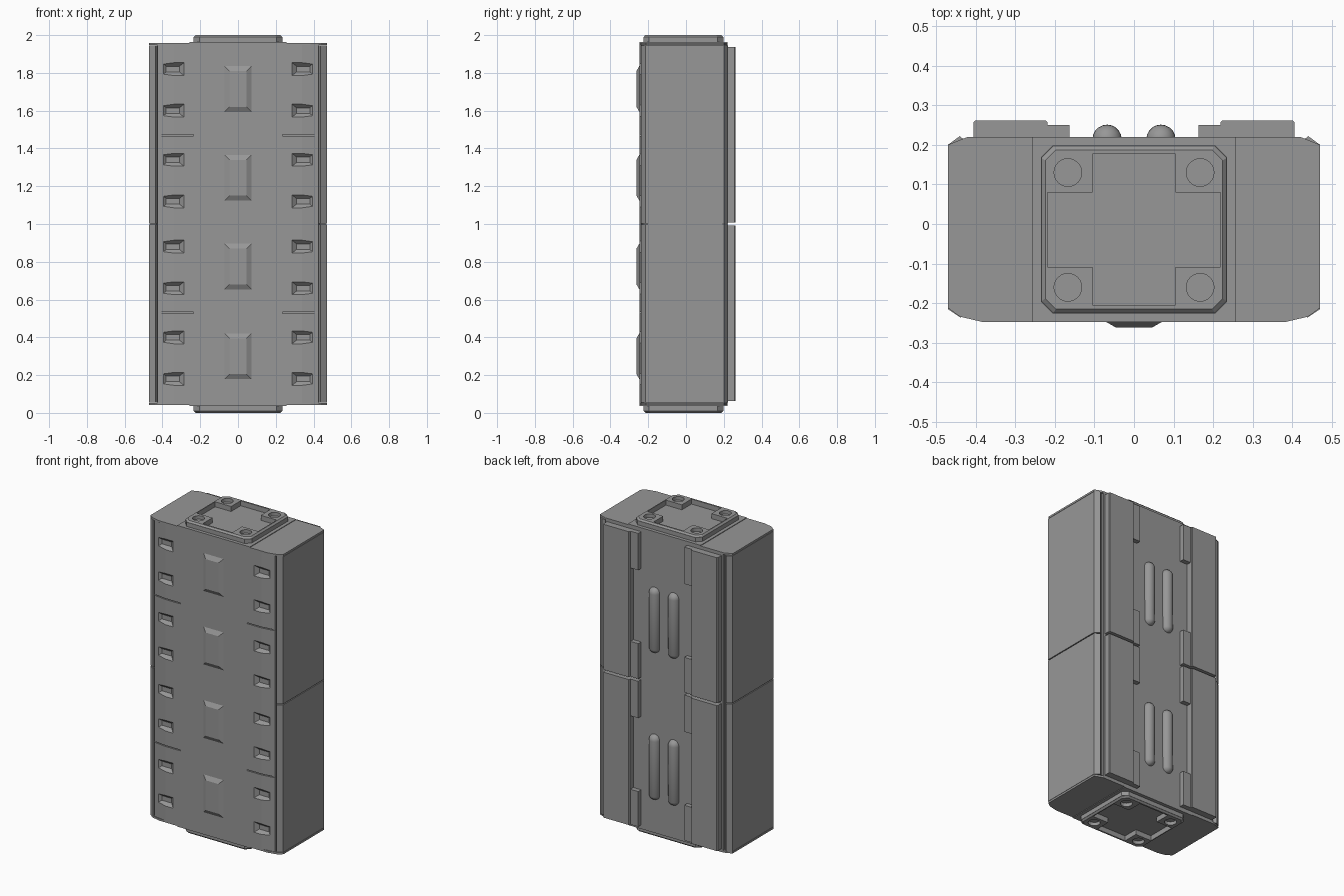
import bpy, bmesh, math
from mathutils import Matrix

if "Cube" in bpy.data.objects:
    bpy.data.objects.remove(bpy.data.objects["Cube"])

grey = bpy.data.materials.new("dark_grey")
grey.diffuse_color = (0.31, 0.31, 0.31, 1)
grey.use_nodes = True
grey.node_tree.nodes["Principled BSDF"].inputs["Base Color"].default_value = grey.diffuse_color


def finish(name, bm):
    bmesh.ops.recalc_face_normals(bm, faces=bm.faces)
    me = bpy.data.meshes.new(name)
    bm.to_mesh(me)
    bm.free()
    me.materials.append(grey)
    ob = bpy.data.objects.new(name, me)
    bpy.context.collection.objects.link(ob)
    return ob


def smooth(ob, degrees):
    bpy.ops.object.select_all(action='DESELECT')
    ob.select_set(True)
    bpy.context.view_layer.objects.active = ob
    bpy.ops.object.shade_smooth_by_angle(angle=math.radians(degrees))


def add_loft(bm, a, b):
    # closed solid between two matching loops of points
    va = [bm.verts.new(p) for p in a]
    vb = [bm.verts.new(p) for p in b]
    n = len(va)
    bm.faces.new(va)
    bm.faces.new(vb[::-1])
    for i in range(n):
        bm.faces.new((va[i], vb[i], vb[(i + 1) % n], va[(i + 1) % n]))


def add_prism(bm, pts, z0, z1):
    add_loft(bm, [(x, y, z0) for x, y in pts], [(x, y, z1) for x, y in pts])


def add_box(bm, x0, x1, y0, y1, z0, z1):
    add_prism(bm, [(x0, y0), (x1, y0), (x1, y1), (x0, y1)], z0, z1)


def add_frustum(bm, cx, cz, y0, w0, h0, y1, w1, h1):
    # tapered block along y; w and h are half sizes
    def ring(y, w, h):
        return [(cx - w, y, cz - h), (cx + w, y, cz - h), (cx + w, y, cz + h), (cx - w, y, cz + h)]
    add_loft(bm, ring(y0, w0, h0), ring(y1, w1, h1))


def octagon(x0, x1, y0, y1, c):
    return [(x0 + c, y0), (x1 - c, y0), (x1, y0 + c), (x1, y1 - c),
            (x1 - c, y1), (x0 + c, y1), (x0, y1 - c), (x0, y0 + c)]


def mirrored(half):
    return half + [(-x, y) for x, y in reversed(half)]


def cut(ob, cutter):
    m = ob.modifiers.new("cut", 'BOOLEAN')
    m.operation, m.solver, m.object = 'DIFFERENCE', 'EXACT', cutter
    bpy.context.view_layer.objects.active = ob
    bpy.ops.object.modifier_apply(modifier=m.name)
    bpy.data.objects.remove(cutter, do_unlink=True)


# main body with a bevelled front
bm = bmesh.new()
add_prism(bm, mirrored([(0.425, 0.205), (0.425, -0.235), (0.34, -0.247)])[::-1], 0.045, 1.955)
body = finish("body", bm)

# front pockets and panel lines cut into the body
bm = bmesh.new()
for s in (-1, 1):
    for z in (1.82, 1.60, 1.34, 1.12, 0.88, 0.66, 0.40, 0.18):
        add_frustum(bm, s * 0.345, z, -0.267, 0.083, 0.053, -0.227, 0.035, 0.015)
    for z in (1.47, 0.53):
        x0, x1 = sorted((s * 0.235, s * 0.45))
        add_box(bm, x0, x1, -0.3, -0.23, z - 0.003, z + 0.003)
cut(body, finish("front_cutter", bm))

# raised front pads
bm = bmesh.new()
for z in (1.715, 1.245, 0.775, 0.30):
    add_frustum(bm, 0, z, -0.242, 0.08, 0.13, -0.262, 0.045, 0.095)
finish("front_pads", bm)

# flat back panel
bm = bmesh.new()
add_box(bm, -0.415, 0.415, 0.19, 0.22, 0.045, 1.955)
finish("back_panel", bm)

# side panels split at mid height, on a core that closes the seam
side = [(0.42, 0.205), (0.44, 0.222), (0.47, 0.20), (0.47, -0.215), (0.437, -0.237), (0.43, -0.22), (0.42, -0.2)]
bm = bmesh.new()
core = bmesh.new()
for s in (-1, 1):
    for z0, z1 in ((0.055, 0.997), (1.003, 1.945)):
        add_prism(bm, [(s * x, y) for x, y in side], z0, z1)
    x0, x1 = sorted((s * 0.42, s * 0.463))
    add_box(core, x0, x1, -0.205, 0.195, 0.06, 1.94)
finish("side_panels", bm)
finish("side_cores", core)

# end caps: centre strip and slightly lower outer plates
outline = [(0.42, 0.22), (0.47, 0.20), (0.47, -0.212), (0.44, -0.234), (0.385, -0.247)]
bm = bmesh.new()
for top in (True, False):
    def span(h):
        return (1.947, h) if top else (2 - h, 0.053)
    add_box(bm, -0.257, 0.257, -0.247, 0.22, *span(1.963))
    for s in (-1, 1):
        pts = [(0.257, 0.22)] + outline + [(0.257, -0.247)]
        add_prism(bm, [(s * x, y) for x, y in pts], *span(1.959))
finish("end_caps", bm)

# connector plates with cross-shaped recess and round corner sockets
for name, flip in (("top_connector", False), ("bottom_connector", True)):
    bm = bmesh.new()
    # stacked rings: straight wall, then a small top bevel
    add_prism(bm, octagon(-0.235, 0.235, -0.226, 0.198, 0.03), 1.95, 1.99)
    ob = finish(name, bm)
    bm = bmesh.new()
    add_loft(bm, [(x, y, 1.989) for x, y in octagon(-0.235, 0.235, -0.226, 0.198, 0.03)],
             [(x, y, 2.0) for x, y in octagon(-0.224, 0.224, -0.215, 0.187, 0.027)])
    rim = finish(name + "_rim", bm)
    for target in (ob, rim):
        for box in ((-0.105, 0.105, -0.205, 0.177), (-0.218, 0.218, -0.108, 0.08)):
            bm = bmesh.new()
            add_box(bm, *box, 1.968, 2.1)
            cut(target, finish("recess_cutter", bm))
        bm = bmesh.new()
        for x in (-0.167, 0.167):
            for y in (-0.16, 0.13):
                bmesh.ops.create_cone(bm, cap_ends=True, segments=24, radius1=0.035, radius2=0.035,
                                      depth=0.1, matrix=Matrix.Translation((x, y, 2.028)))
        cut(target, finish("socket_cutter", bm))
        if flip:
            target.data.transform(Matrix.Translation((0, 0, 2)) @ Matrix.Scale(-1, 4, (0, 0, 1)))
            target.data.flip_normals()

# back doors and latch blocks
doors, latches = bmesh.new(), bmesh.new()
for s in (-1, 1):
    for z0, z1 in ((0.062, 0.992), (1.008, 1.938)):
        add_prism(doors, [(s * x, y) for x, y in
                          ((0.218, 0.21), (0.218, 0.257), (0.223, 0.262), (0.4, 0.262), (0.405, 0.257), (0.405, 0.21))], z0, z1)
        x0, x1 = sorted((s * 0.163, s * 0.3))
        for a, b in ((z0, z0 + 0.225), (z1 - 0.235, z1)):
            add_box(latches, x0, x1, 0.21, 0.25, a, b)
finish("back_doors", doors)
finish("door_latches", latches)

# rounded rods on the back
bm = bmesh.new()
for x in (-0.068, 0.068):
    for z in (1.40, 0.46):
        made = bmesh.ops.create_uvsphere(bm, u_segments=20, v_segments=12, radius=0.037)["verts"]
        for v in made:
            v.co.z += 0.173 if v.co.z > -0.001 else -0.173
        bmesh.ops.translate(bm, verts=made, vec=(x, 0.214, z))
smooth(finish("back_rods", bm), 35)
